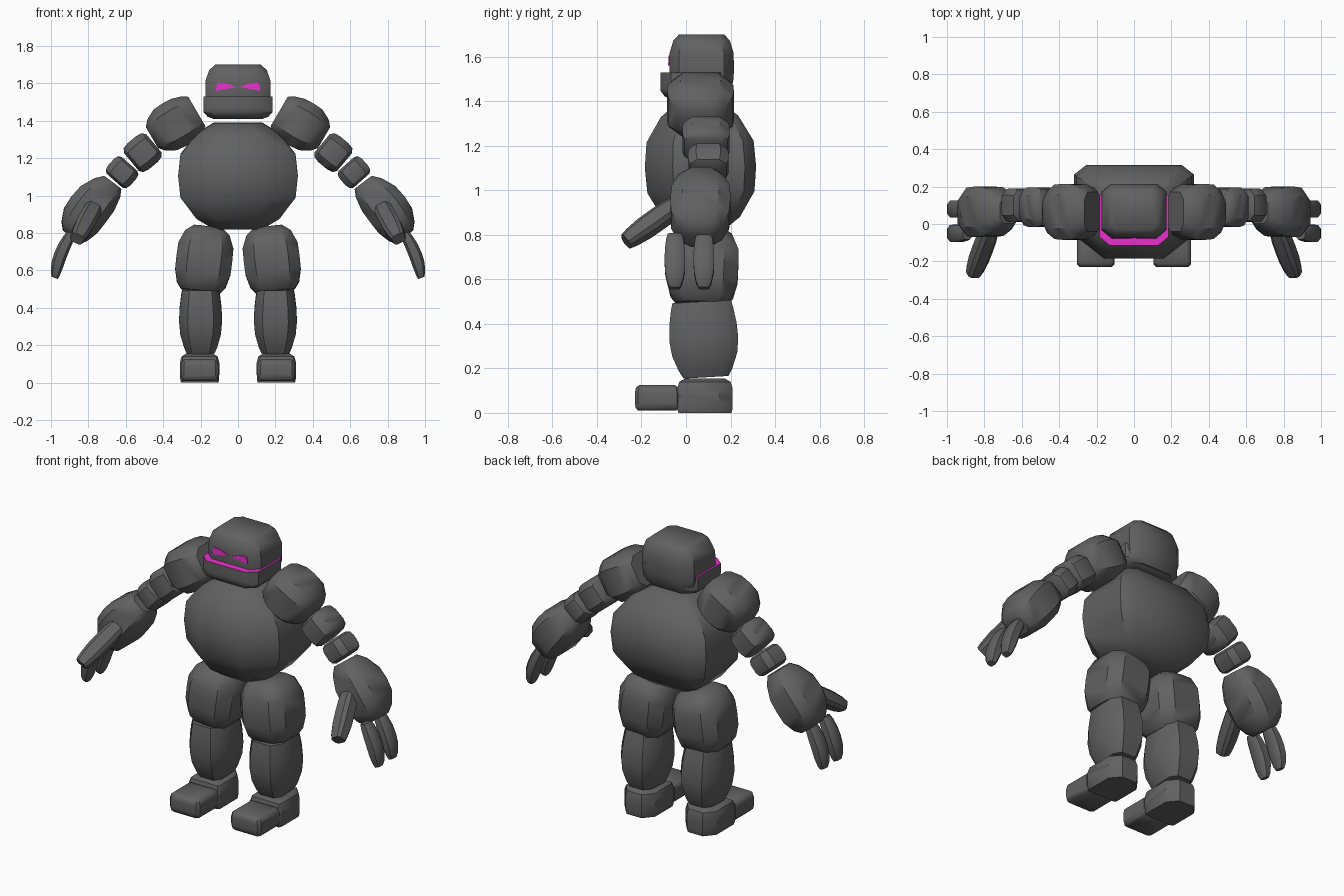
import bpy, bmesh, math
from mathutils import Vector
from mathutils.bvhtree import BVHTree

default_cube = bpy.data.objects.get("Cube")
if default_cube:
    bpy.data.objects.remove(default_cube)


def material(name, red, green, blue):
    mat = bpy.data.materials.new(name)
    mat.use_nodes = True
    colour = (red, green, blue, 1)
    mat.diffuse_color = colour
    mat.node_tree.nodes["Principled BSDF"].inputs["Base Color"].default_value = colour
    return mat


STONE = material("dark stone grey", 0.12, 0.12, 0.12)
GLOW = material("glowing magenta", 0.8, 0.03, 0.6)
FORWARD = Vector((0, 1, 0))
SIDES = (("left", 1), ("right", -1))


def finish(bm, name, *materials):
    """Turn the bmesh into a softly shaded object."""
    bmesh.ops.recalc_face_normals(bm, faces=bm.faces)
    mesh = bpy.data.meshes.new(name)
    bm.to_mesh(mesh)
    bm.free()
    for mat in materials:
        mesh.materials.append(mat)
    obj = bpy.data.objects.new(name, mesh)
    bpy.context.collection.objects.link(obj)
    bpy.ops.object.select_all(action="DESELECT")
    obj.select_set(True)
    bpy.context.view_layer.objects.active = obj
    bpy.ops.object.shade_smooth_by_angle(angle=math.radians(40))


def bridge(bm, loops):
    """Join successive vertex loops with quads and cap both ends."""
    for lower, upper in zip(loops, loops[1:]):
        for k in range(len(lower)):
            bm.faces.new((lower[k], lower[k - 1], upper[k - 1], upper[k]))
    bm.faces.new(loops[0])
    return bm.faces.new(loops[-1])


def boulder(start, end, width, depth, start_taper=0.7, end_taper=0.7,
            squareness=3, cut=0.4, back_cut=0.4, bow=0):
    """Eight-sided stone that swells between its ends; width and depth are half sizes."""
    start, end = Vector(start), Vector(end)
    along = (end - start).normalized()
    deep = (FORWARD - along * along.dot(FORWARD)).normalized()
    wide = deep.cross(along)
    front, back = 1 - cut, 1 - back_cut
    half = [(front, -1), (1, -front), (1, back), (back, 1)]
    outline = half + [(-p, q) for p, q in reversed(half)]
    bm = bmesh.new()
    loops = []
    for t in (0, 0.1, 0.3, 0.5, 0.7, 0.9, 1):
        distance = abs(2 * t - 1)
        taper = start_taper if t < 0.5 else end_taper
        size = 1 - (1 - taper) * distance ** squareness
        centre = start.lerp(end, t)
        centre.x += bow * (1 - distance ** 2)
        loops.append([bm.verts.new(centre + size * (wide * width * p + deep * depth * q))
                      for p, q in outline])
    bridge(bm, loops)
    return bm


def pair(name, *sizes, **shape):
    """Build a stone on the left and its mirror image on the right."""
    for side, sign in SIDES:
        bm = boulder(*sizes, **shape)
        for vert in bm.verts:
            vert.co.x *= sign
        finish(bm, f"{side}_{name}", STONE)


# Torso
torso = boulder((0, 0.07, 0.82), (0, 0.06, 1.39), width=0.32, depth=0.25,
                start_taper=0.4, end_taper=0.4, cut=0.5, back_cut=0.2)
finish(torso, "torso", STONE)

# Head
skull = boulder((0, 0.07, 1.42), (0, 0.07, 1.7), width=0.175, depth=0.145,
                start_taper=0.8, squareness=4, cut=0.3, back_cut=0.3)
face_surface = BVHTree.FromBMesh(skull)
finish(skull, "head", STONE)

# Jaw with a glowing mouth ledge on top
jaw = boulder((0, 0.04, 1.41), (0, 0.04, 1.53), width=0.185, depth=0.155,
              end_taper=1, squareness=4, cut=0.3, back_cut=0.3)
max(jaw.faces, key=lambda face: face.calc_center_median().z).material_index = 1
finish(jaw, "jaw", STONE, GLOW)

# Eyes: thin plates resting on the face
EYE = [(0.01, 1.58), (0.06, 1.6), (0.11, 1.605), (0.12, 1.56)]
for side, sign in SIDES:
    bm = bmesh.new()
    points = [face_surface.ray_cast(Vector((sign * x, -1, z)), FORWARD)[0] for x, z in EYE]
    layers = [[bm.verts.new(point + FORWARD * offset) for point in points]
              for offset in (-0.005, 0.003)]
    bridge(bm, layers)
    finish(bm, f"{side}_eye", GLOW)

# Legs
pair("thigh", (0.2, 0.07, 0.49), (0.16, 0.08, 0.835), width=0.15, depth=0.16,
     end_taper=0.5, squareness=4)
pair("shin", (0.2, 0.09, 0.16), (0.2, 0.07, 0.5), width=0.115, depth=0.155,
     start_taper=0.65, end_taper=0.85, squareness=2)

# Feet
pair("heel", (0.205, 0.085, 0), (0.205, 0.085, 0.155), width=0.105, depth=0.125,
     start_taper=0.95, squareness=6, cut=0.1, back_cut=0.5)
pair("toe", (0.205, -0.13, 0.01), (0.205, -0.13, 0.125), width=0.1, depth=0.1,
     start_taper=0.85, end_taper=0.8, squareness=6, cut=0.15, back_cut=0.1)

# Arms
pair("shoulder", (0.22, 0.065, 1.45), (0.46, 0.065, 1.31), width=0.13, depth=0.15,
     end_taper=0.5)
pair("upper_armband", (0.45, 0.09, 1.28), (0.57, 0.09, 1.18), width=0.09, depth=0.105,
     squareness=6)
pair("lower_armband", (0.58, 0.1, 1.17), (0.66, 0.1, 1.08), width=0.08, depth=0.09,
     squareness=6)

# Hands
pair("hand", (0.67, 0.07, 1.07), (0.89, 0.06, 0.78), width=0.115, depth=0.135,
     start_taper=0.5, end_taper=0.5, bow=0.02)
pair("thumb", (0.76, 0, 0.96), (0.86, -0.27, 0.77), width=0.05, depth=0.045)
for part, y in (("front_finger", -0.05), ("rear_finger", 0.08)):
    pair(part, (0.89, y, 0.8), (0.98, y, 0.56), width=0.035, depth=0.046,
         end_taper=0.5, bow=0.015)
